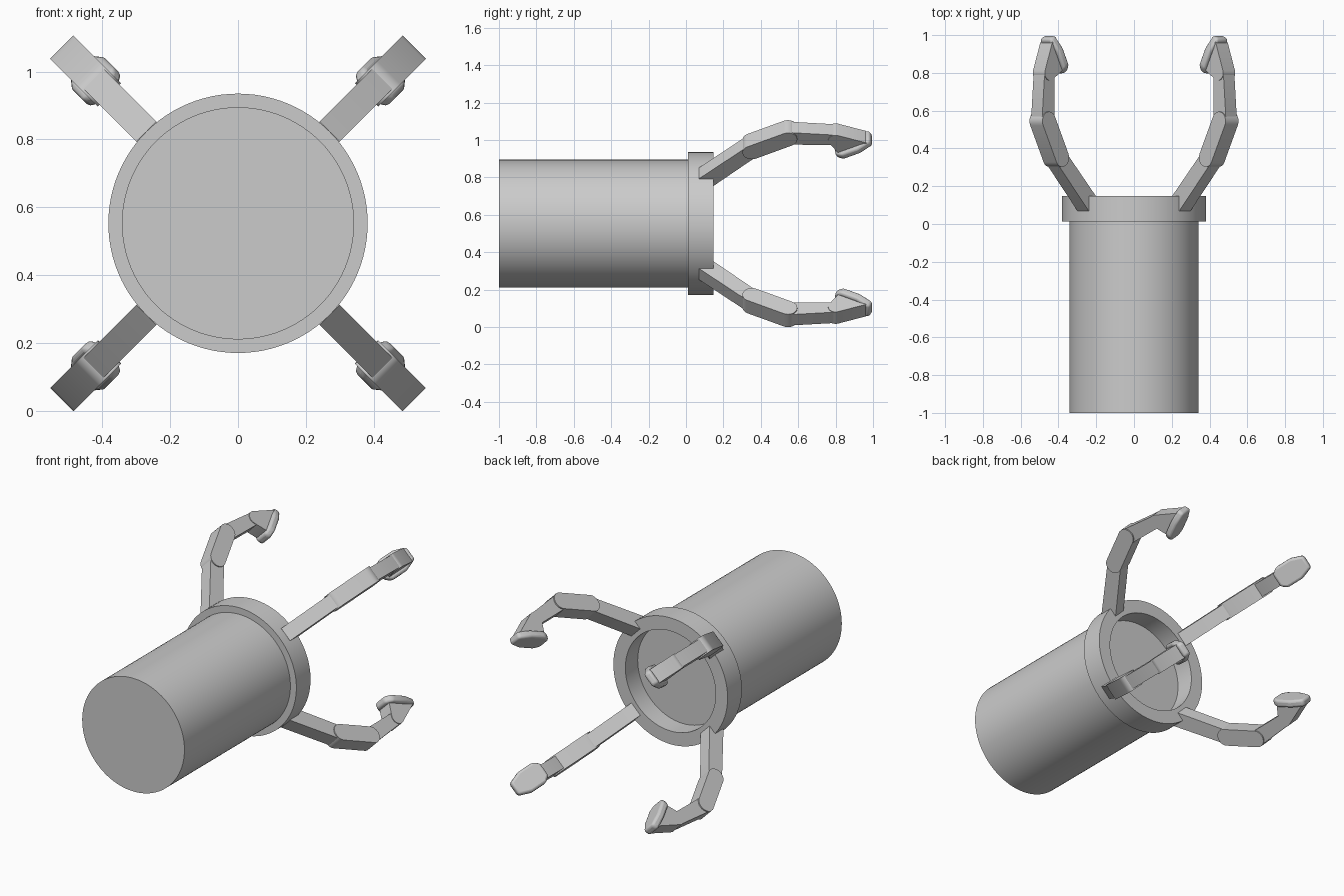
import bpy, bmesh, math
from mathutils import Vector
from mathutils.geometry import convex_hull_2d

AXIS_Z = 0.553

cube = bpy.data.objects.get("Cube")
if cube:
    bpy.data.objects.remove(cube, do_unlink=True)

grey = bpy.data.materials.new("plain grey")
grey.use_nodes = True
color = (0.6, 0.6, 0.6, 1)
grey.diffuse_color = color
grey.node_tree.nodes["Principled BSDF"].inputs["Base Color"].default_value = color


def finish(name, bm, turn=0, bevel=0):
    """Turn a bmesh into a shaded object, rotated about the body axis."""
    bmesh.ops.recalc_face_normals(bm, faces=bm.faces)
    mesh = bpy.data.meshes.new(name)
    bm.to_mesh(mesh)
    bm.free()
    mesh.materials.append(grey)
    ob = bpy.data.objects.new(name, mesh)
    bpy.context.collection.objects.link(ob)
    ob.location.z = AXIS_Z
    ob.rotation_euler.y = turn
    if bevel:
        mod = ob.modifiers.new("rounding", 'BEVEL')
        mod.width, mod.segments = bevel, 3
        mod.limit_method = 'ANGLE'
    bpy.ops.object.select_all(action='DESELECT')
    ob.select_set(True)
    bpy.context.view_layer.objects.active = ob
    bpy.ops.object.shade_smooth_by_angle(angle=math.radians(35))
    return ob


def prism(points, shift):
    """Extrude a flat outline of 3D points by a vector."""
    bm = bmesh.new()
    face = bm.faces.new([bm.verts.new(p) for p in points])
    ext = bmesh.ops.extrude_face_region(bm, geom=[face])
    moved = [g for g in ext["geom"] if isinstance(g, bmesh.types.BMVert)]
    bmesh.ops.translate(bm, verts=moved, vec=shift)
    return bm


def hull_link(circles, width):
    """Flat bar whose side outline wraps circles given as (y, radial, radius)."""
    pts = []
    for y, r, rad in circles:
        n = 24 if rad else 1
        for i in range(n):
            a = math.tau * i / n
            pts.append(Vector((y + rad * math.cos(a), r + rad * math.sin(a))))
    outline = [(-width / 2, *pts[i]) for i in convex_hull_2d(pts)]
    return prism(outline, Vector((width, 0, 0)))


def lathe(name, profile):
    """Revolve (radius, y) points around the body axis."""
    bm = bmesh.new()
    verts = [bm.verts.new((r, y, 0)) for r, y in profile]
    edges = [bm.edges.new(pair) for pair in zip(verts, verts[1:])]
    bmesh.ops.spin(bm, geom=verts + edges, cent=(0, 0, 0), axis=(0, 1, 0),
                   angle=math.tau, steps=96, use_duplicate=False)
    bmesh.ops.remove_doubles(bm, verts=bm.verts, dist=1e-5)
    return finish(name, bm)


# Main barrel and the recessed collar at its rear
lathe("barrel", [(0, -1), (0.342, -1), (0.342, 0.03), (0, 0.03)])
lathe("collar", [(0.302, 0.012), (0.382, 0.012), (0.382, 0.148),
                 (0.302, 0.148), (0.302, 0.012)])

# Four jointed grabber arms on the diagonals
wrist = (0.80, 0.673)
elbow = (0.545, 0.684)
shoulder = (0.352, 0.585)
pad_tilt = math.radians(27)
along = Vector((0, math.cos(pad_tilt), math.sin(pad_tilt)))
normal = Vector((0, -math.sin(pad_tilt), math.cos(pad_tilt)))
pad_centre = Vector((0, 0.896, 0.60))
pad_half = [(-0.105, 0.04), (-0.07, 0.067), (0.03, 0.067), (0.105, 0.04)]
pad_outline = pad_half + [(s, -t) for s, t in reversed(pad_half)]

for k, tag in enumerate(("upper_left", "lower_left", "lower_right", "upper_right")):
    turn = math.radians(45 + 90 * k)
    base = [(0.07, 0.382, 0), (0.07, 0.34, 0), (0.14, 0.32, 0)]
    finish(f"arm_base_{tag}",
           hull_link(base + [(*shoulder, 0.044)], 0.084), turn)
    finish(f"arm_middle_{tag}",
           hull_link([(*shoulder, 0.05), (*elbow, 0.05)], 0.097), turn)
    finish(f"arm_end_{tag}",
           hull_link([(*elbow, 0.046), (*wrist, 0.037)], 0.082), turn)
    # Wedge-shaped finger carrying a rounded gripping pad
    finish(f"finger_{tag}",
           hull_link([(*wrist, 0.04), (0.955, 0.648, 0.01), (0.825, 0.58, 0.01)],
                     0.09), turn)
    start = pad_centre - normal * 0.022
    pts = [start + along * s + Vector((t, 0, 0)) for s, t in pad_outline]
    finish(f"grip_pad_{tag}", prism(pts, normal * 0.044), turn, bevel=0.014)
